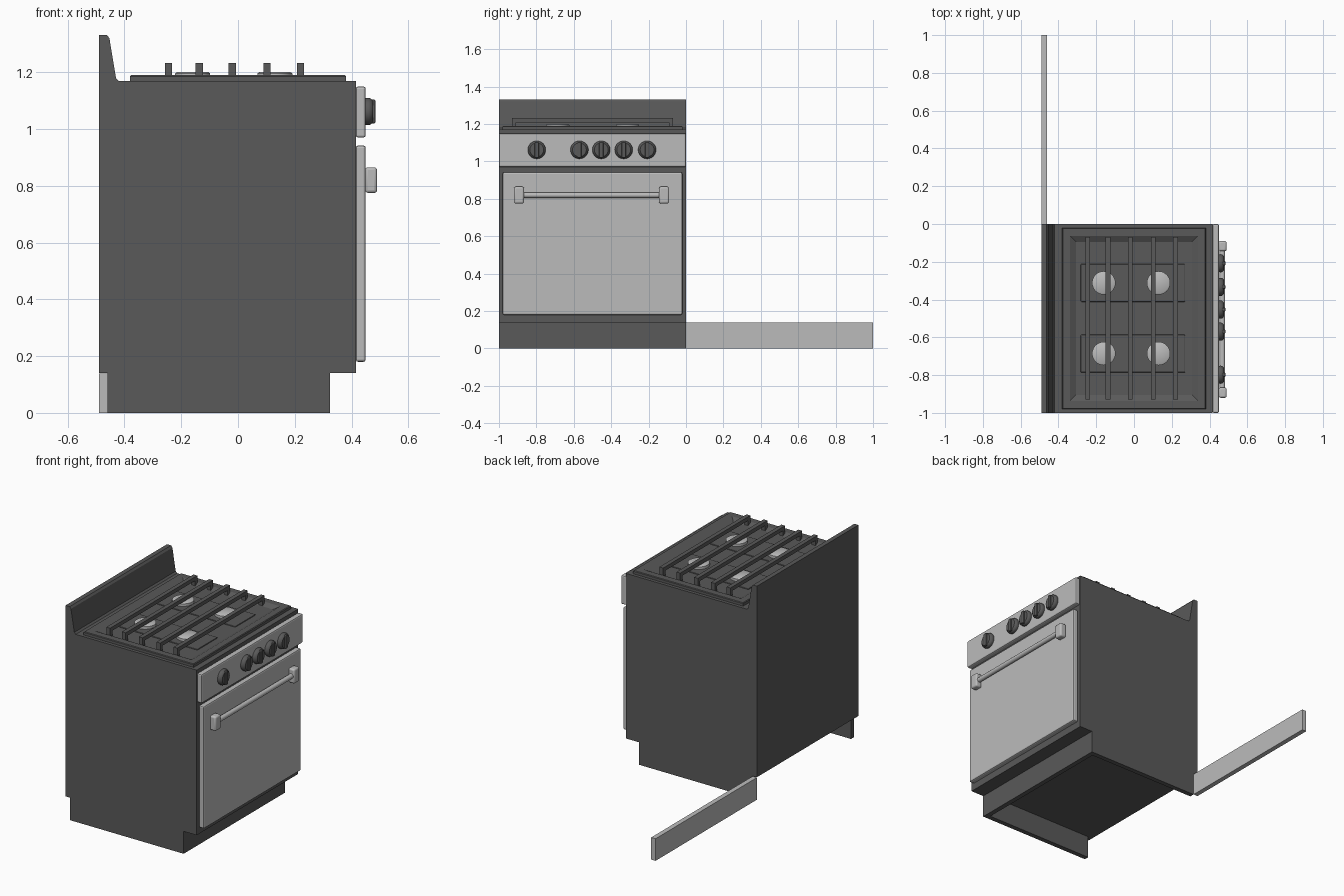
import bpy, bmesh
from math import radians
from mathutils import Matrix, Vector

if "Cube" in bpy.data.objects:
    bpy.data.objects.remove(bpy.data.objects["Cube"])


def material(name, v):
    m = bpy.data.materials.new(name)
    m.diffuse_color = (v, v, v, 1)
    m.use_nodes = True
    m.node_tree.nodes["Principled BSDF"].inputs["Base Color"].default_value = m.diffuse_color
    return m


DARK = material("dark_enamel", 0.1)
STEEL = material("brushed_steel", 0.5)


def finish(bm, name, mat, bevel=0.0, segments=2, smooth=False):
    bmesh.ops.recalc_face_normals(bm, faces=bm.faces)
    me = bpy.data.meshes.new(name)
    bm.to_mesh(me)
    bm.free()
    ob = bpy.data.objects.new(name, me)
    bpy.context.collection.objects.link(ob)
    me.materials.append(mat)
    if bevel:
        mod = ob.modifiers.new("bevel", "BEVEL")
        mod.width, mod.segments = bevel, segments
    if smooth:
        bpy.ops.object.select_all(action='DESELECT')
        ob.select_set(True)
        bpy.context.view_layer.objects.active = ob
        bpy.ops.object.shade_smooth_by_angle(angle=radians(35))
    return ob


def box(name, x, y, z, mat, **kw):
    bm = bmesh.new()
    size = Vector((x[1] - x[0], y[1] - y[0], z[1] - z[0]))
    mid = Vector((sum(x), sum(y), sum(z))) / 2
    bmesh.ops.create_cube(bm, matrix=Matrix.Translation(mid) @ Matrix.Diagonal(size).to_4x4())
    return finish(bm, name, mat, **kw)


def extrude(name, pts, offset, mat):
    bm = bmesh.new()
    face = bm.faces.new([bm.verts.new(p) for p in pts])
    r = bmesh.ops.extrude_face_region(bm, geom=[face], use_keep_orig=True)
    bmesh.ops.translate(bm, vec=offset, verts=[v for v in r["geom"] if isinstance(v, bmesh.types.BMVert)])
    return finish(bm, name, mat)


def lathe(name, center, axis, profile, mat, sides=32):
    """Solid of revolution; profile is (radius, height) pairs along the axis."""
    bm = bmesh.new()
    rot = Vector((0, 0, 1)).rotation_difference(Vector(axis)).to_matrix().to_4x4()
    step = Matrix.Rotation(radians(360 / sides), 4, 'Z')
    rings = []
    for r, h in profile:
        p, ring = Vector((r, 0, h)), []
        for _ in range(sides):
            ring.append(bm.verts.new(Vector(center) + rot @ p))
            p = step @ p
        rings.append(ring)
    for a, b in zip(rings, rings[1:]):
        for i in range(sides):
            j = (i + 1) % sides
            bm.faces.new((a[i], a[j], b[j], b[i]))
    bm.faces.new(rings[0])
    bm.faces.new(rings[-1])
    return finish(bm, name, mat, smooth=True)


# Cabinet with sloped backsplash, one side profile run across the width
side = [(-.49, .14), (.415, .14), (.415, 1.17), (-.42, 1.17), (-.43, 1.18),
        (-.453, 1.32), (-.462, 1.332), (-.49, 1.332)]
extrude("cabinet", [(x, -1, z) for x, z in side], (0, 1, 0), DARK)

# Open-backed plinth, and its back board lying out to one side
box("plinth_front", (.295, .325), (-1, 0), (0, .14), DARK)
for n, y in (("near", -1), ("far", -.03)):
    box("plinth_side_" + n, (-.46, .295), (y, y + .03), (0, .14), DARK)
box("plinth_back_board", (-.49, -.46), (0, 1), (0, .138), STEEL)

# Oven door and control panel
box("oven_door", (.415, .45), (-.98, -.02), (.18, .942), STEEL, bevel=.008)
box("control_panel", (.415, .45), (-1, 0), (.97, 1.15), STEEL, bevel=.008)

# Door handle
for n, y in (("near", -.893), ("far", -.117)):
    box("handle_post_" + n, (.448, .49), (y - .027, y + .027), (.775, .865), STEEL,
        bevel=.01, segments=3, smooth=True)
lathe("handle_bar", (.468, -.89, .82), (0, 1, 0), [(.015, 0), (.015, .77)], STEEL, 20)

# Control knobs with a raised grip
for i, y in enumerate((-.798, -.57, -.453, -.333, -.208)):
    lathe(f"knob_{i}", (.448, y, 1.062), (1, 0, 0),
          [(.047, 0), (.048, .012), (.046, .02), (.037, .028)], DARK)
    box(f"knob_grip_{i}", (.455, .484), (y - .011, y + .011), (1.02, 1.104), DARK, bevel=.005)

# Hob tray: flat rim with sloped sides down to a sunken floor
bm = bmesh.new()
loops = []
for hx, hy, z in ((.38, .48, 1.165), (.38, .48, 1.186), (.376, .476, 1.19),
                  (.338, .436, 1.19), (.308, .406, 1.174)):
    loops.append([bm.verts.new((sx * hx, -.5 + sy * hy, z))
                  for sx, sy in ((-1, -1), (1, -1), (1, 1), (-1, 1))])
for a, b in zip(loops, loops[1:]):
    for i in range(4):
        bm.faces.new((a[i], a[i - 1], b[i - 1], b[i]))
bm.faces.new(loops[-1])
bm.faces.new(loops[0])
finish(bm, "hob_tray", DARK)

# Burner plates and caps
for i, y in enumerate((-.686, -.312)):
    box(f"burner_plate_{i}", (-.282, .27), (y - .1, y + .1), (1.17, 1.18), DARK, bevel=.004)
    for j, x in enumerate((-.16, .13)):
        lathe(f"burner_cap_{i}_{j}", (x, y, 1.175), (0, 0, 1),
              [(.062, 0), (.062, .021), (.054, .026)], STEEL)

# Pan supports: bars bent down at both ends
bar = [(-.93, 1.176), (-.93, 1.232), (-.07, 1.232), (-.07, 1.176),
       (-.092, 1.176), (-.092, 1.208), (-.908, 1.208), (-.908, 1.176)]
for i, x in enumerate((-.245, -.137, -.02, .102, .22)):
    extrude(f"pan_support_{i}", [(x - .013, y, z) for y, z in bar], (.026, 0, 0), DARK)
